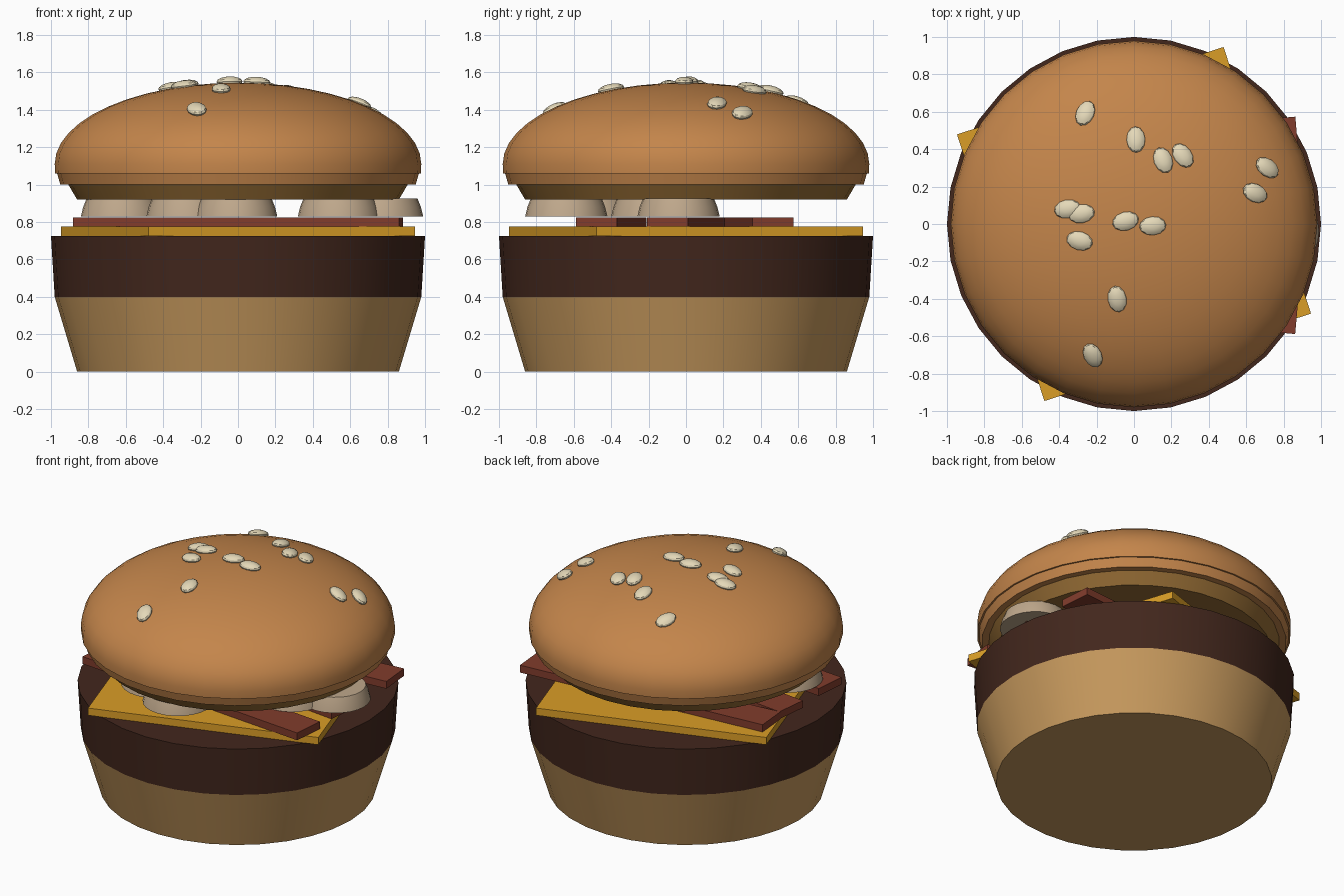
import bpy, bmesh
from math import sin, cos, pi, sqrt, radians
from mathutils import Vector, Matrix

if "Cube" in bpy.data.objects:
    bpy.data.objects.remove(bpy.data.objects["Cube"])

def material(name, rgb):
    m = bpy.data.materials.new(name)
    m.diffuse_color = (*rgb, 1)
    m.use_nodes = True
    m.node_tree.nodes["Principled BSDF"].inputs["Base Color"].default_value = m.diffuse_color
    return m

CRUST = material("crust", (0.55, 0.235, 0.07))
CRUMB = material("crumb", (0.30, 0.15, 0.035))
HEEL = material("heel", (0.57, 0.32, 0.11))
MEAT = material("meat", (0.055, 0.02, 0.012))
CHEESE = material("cheese", (0.70, 0.34, 0.02))
BACON = material("bacon", (0.22, 0.045, 0.025))
ONION = material("onion", (0.52, 0.39, 0.26))
SEED = material("seed", (0.78, 0.69, 0.48))

def finish(name, bm, mat, smooth=True):
    bmesh.ops.recalc_face_normals(bm, faces=bm.faces[:])
    me = bpy.data.meshes.new(name)
    bm.to_mesh(me)
    bm.free()
    me.materials.append(mat)
    ob = bpy.data.objects.new(name, me)
    bpy.context.collection.objects.link(ob)
    if smooth:
        bpy.ops.object.select_all(action='DESELECT')
        ob.select_set(True)
        bpy.context.view_layer.objects.active = ob
        bpy.ops.object.shade_smooth_by_angle(angle=radians(30))
    return ob

def lathe(name, profile, mat, centre=(0, 0), n=32):
    """Revolve (radius, z) points about z, capping both ends."""
    bm = bmesh.new()
    rings = []
    for r, z in profile:
        count = n if r > 0 else 1
        rings.append([bm.verts.new((centre[0] + r * cos(2 * pi * i / n),
                                    centre[1] + r * sin(2 * pi * i / n), z))
                      for i in range(count)])
    for a, b in zip(rings, rings[1:]):
        for i in range(n):
            j = (i + 1) % n
            if len(b) == 1:
                bm.faces.new((a[i], a[j], b[0]))
            else:
                bm.faces.new((a[i], a[j], b[j], b[i]))
    for ring in (rings[0], rings[-1]):
        if len(ring) > 1:
            bm.faces.new(ring)
    return finish(name, bm, mat)

def slab(name, size, loc, turn, mat):
    bm = bmesh.new()
    m = Matrix.Translation(loc) @ Matrix.Rotation(turn, 4, 'Z') @ Matrix.Diagonal((*size, 1))
    bmesh.ops.create_cube(bm, size=1, matrix=m)
    return finish(name, bm, mat, smooth=False)

# Bottom bun and patty
lathe("bottom_bun", [(0.86, 0), (0.98, 0.4)], HEEL)
lathe("patty", [(0.98, 0.4), (1.0, 0.725)], MEAT)

# Cheese slice and three bacon strips
slab("cheese_slice", (1.5, 1.5, 0.05), (0, 0, 0.75), 0.317, CHEESE)
for i, (y, turn) in enumerate([(-0.4, -0.09), (0, -0.113), (0.39, 0.085)]):
    slab(f"bacon_strip_{i + 1}", (1.75, 0.22, 0.05), (0, y, 0.80), turn, BACON)

# Tapered onion pieces
for i, c in enumerate([(-0.62, -0.22), (-0.27, -0.5), (-0.01, -0.64),
                       (0.54, -0.18), (0.77, -0.04)]):
    lathe(f"onion_piece_{i + 1}", [(0.22, 0.83), (0.208, 0.88), (0.19, 0.925)], ONION, c, 24)

# Top bun: cut underside, then stepped lip and elliptical dome
DOME_R, DOME_Z, DOME_H = 0.98, 1.11, 0.435
lathe("top_bun_underside", [(0.86, 0.92), (0.91, 1.005)], CRUMB)
dome = [(DOME_R * cos(k * pi / 24), DOME_Z + DOME_H * sin(k * pi / 24)) for k in range(12)]
lathe("top_bun", [(0.95, 1.0), (0.967, 1.06), (0.978, 1.06)] + dome
      + [(0, DOME_Z + DOME_H)], CRUST)

# Sesame seeds: x, y, heading in degrees, laid along the dome surface
seeds = [(-.26, .59, 70), (.01, .45, 92), (.155, .34, 110), (.26, .365, 125),
         (.71, .30, 150), (.645, .165, 160), (-.355, .08, 10), (-.28, .055, 10),
         (-.045, .015, 15), (.10, -.01, 5), (-.29, -.09, 165), (-.09, -.40, 100),
         (-.22, -.70, 110)]
for i, (x, y, deg) in enumerate(seeds):
    z = DOME_Z + DOME_H * sqrt(1 - (x * x + y * y) / DOME_R ** 2)
    up = Vector((x / DOME_R ** 2, y / DOME_R ** 2, (z - DOME_Z) / DOME_H ** 2)).normalized()
    tilt = Vector((0, 0, 1)).rotation_difference(up).to_matrix().to_4x4()
    m = (Matrix.Translation(Vector((x, y, z)) + up * 0.006) @ tilt
         @ Matrix.Rotation(radians(deg), 4, 'Z') @ Matrix.Diagonal((0.072, 0.05, 0.028, 1)))
    bm = bmesh.new()
    bmesh.ops.create_uvsphere(bm, u_segments=12, v_segments=8, radius=1, matrix=m)
    finish(f"sesame_seed_{i + 1}", bm, SEED)
